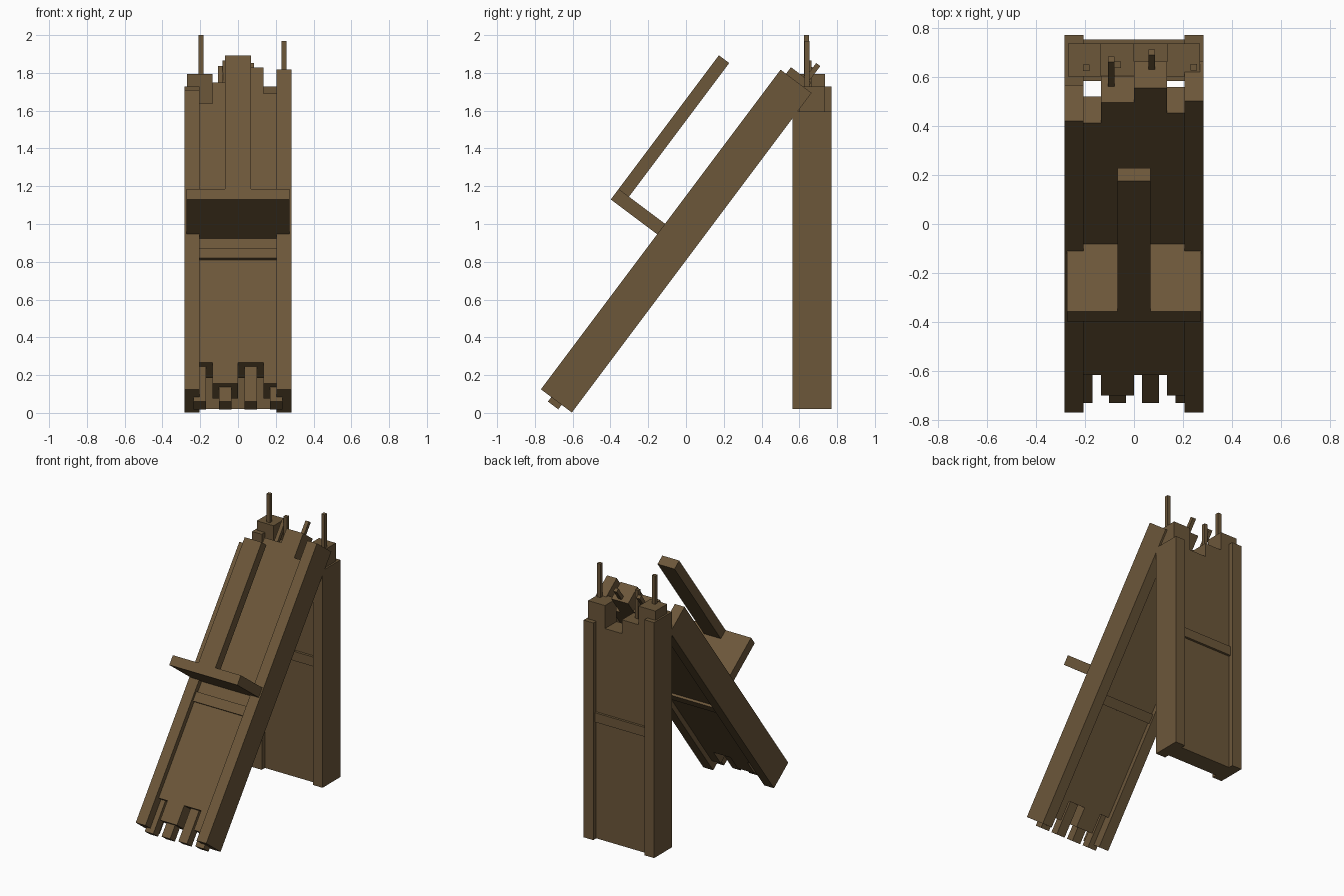
import bpy, bmesh, math
from mathutils import Matrix, Vector

if "Cube" in bpy.data.objects:
    bpy.data.objects.remove(bpy.data.objects["Cube"], do_unlink=True)

# Single weathered brown
brown = bpy.data.materials.new("weathered_brown")
brown.use_nodes = True
COLOR = (0.150, 0.095, 0.042, 1.0)
brown.diffuse_color = COLOR
brown.node_tree.nodes["Principled BSDF"].inputs["Base Color"].default_value = COLOR

# Local frames: x across, y from front to back, z along the beam
UPRIGHT = Matrix.Translation((0, 0.565, 0.02))
LEANING = Matrix.Translation((0, -0.768, 0.125)) @ Matrix.Rotation(-math.atan2(3, 4), 4, "X")

UNIT = 0.135                     # width of one panel strip
RAIL_IN, RAIL_OUT = 0.205, 0.283
DEPTH = 0.205                    # rail depth
CORE = (0.036, 0.171)            # panel depth range
BAND = (0.018, 0.188)            # cross band depth range


def finish(name, bm, frame):
    bmesh.ops.recalc_face_normals(bm, faces=bm.faces[:])
    mesh = bpy.data.meshes.new(name)
    bm.to_mesh(mesh)
    bm.free()
    mesh.materials.append(brown)
    obj = bpy.data.objects.new(name, mesh)
    obj.matrix_world = frame
    bpy.context.collection.objects.link(obj)
    return obj


def box(name, frame, xs, ys, zs):
    bm = bmesh.new()
    bmesh.ops.create_cube(bm, size=1)
    for v in bm.verts:
        v.co = Vector([(r[0] + r[1]) / 2 + c * (r[1] - r[0])
                       for c, r in zip(v.co, (xs, ys, zs))])
    return finish(name, bm, frame)


def panel(name, frame, bottoms, tops):
    """Four-strip panel with broken, stepped ends, extruded through its depth."""
    low, high = [], []
    for i, (b, t) in enumerate(zip(bottoms, tops)):
        x0, x1 = (i - 2) * UNIT, (i - 1) * UNIT
        low += [(x0, b), (x1, b)]
        high += [(x0, t), (x1, t)]
    outline = []
    for p in low + high[::-1]:
        if not outline or p != outline[-1]:
            outline.append(p)
    bm = bmesh.new()
    face = bm.faces.new([bm.verts.new((x, CORE[0], z)) for x, z in outline])
    geom = bmesh.ops.extrude_face_region(bm, geom=[face])["geom"]
    verts = [g for g in geom if isinstance(g, bmesh.types.BMVert)]
    bmesh.ops.translate(bm, verts=verts, vec=(0, CORE[1] - CORE[0], 0))
    return finish(name, bm, frame)


def beam(name, frame, rail_tops, bottoms, tops, band_z):
    """Two side rails, a recessed panel and a cross band."""
    box(name + "_rail_right", frame, (-RAIL_OUT, -RAIL_IN), (0, DEPTH), (0, rail_tops[0]))
    box(name + "_rail_left", frame, (RAIL_IN, RAIL_OUT), (0, DEPTH), (0, rail_tops[1]))
    panel(name + "_panel", frame, bottoms, tops)
    box(name + "_cross_band", frame, (-RAIL_IN - 0.01, RAIL_IN + 0.01), BAND, band_z)


def rod(name, frame, x, y, zs, r=0.0135):
    box(name, frame, (x - r, x + r), (y - r, y + r), zs)


# Upright beam
beam("upright", UPRIGHT, (1.708, 1.575), (0, 0, 0, 0),
     (1.775, 1.64, 1.54, 1.707), (0.85, 0.918))

# Leaning beam
beam("leaning", LEANING, (1.98, 2.115), (0.204, 0.066, 0.204, 0.066),
     (1.918, 2.058, 2.158, 1.985), (0.8825, 0.95))

# Broken tongues at the foot of the leaning beam
for i in range(4):
    cx = (i - 1.5) * UNIT
    box(f"foot_tongue_{i + 1}", LEANING, (cx - 0.034, cx + 0.034),
        (0.069, 0.137), (-0.03, 0.3))

# Ledge standing out from the leaning beam, and the bar rising from it
box("ledge", LEANING, (-0.273, 0.273), (-0.307, 0.1), (1.026, 1.095))
box("ledge_bar", LEANING, (-0.068, 0.068), (-0.307, -0.239), (1.095, 1.98))

# Thin rods left bare at the broken tops
rod("upright_rod_right", UPRIGHT, -0.195, 0.073, (1.6, 1.98))
rod("upright_rod_middle", UPRIGHT, -0.0675, 0.085, (1.5, 1.845))
rod("upright_rod_left", UPRIGHT, 0.244, 0.075, (1.6, 1.95))
rod("leaning_rod_right", LEANING, -0.0925, 0.131, (1.95, 2.226))
rod("leaning_rod_left", LEANING, 0.0725, 0.143, (2.05, 2.256))
